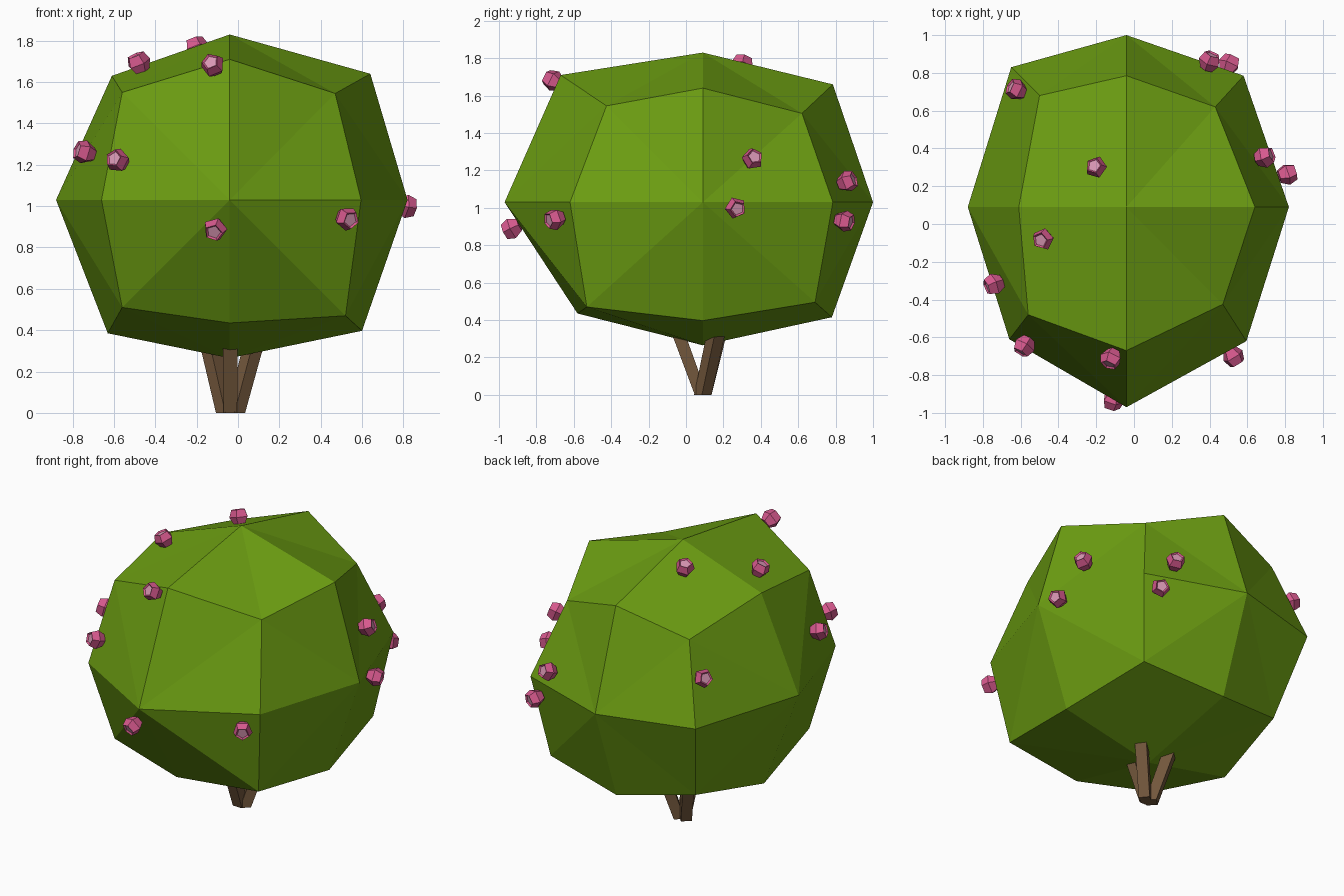
import bpy, bmesh, math
from mathutils import Vector
from mathutils.bvhtree import BVHTree

if "Cube" in bpy.data.objects:
    bpy.data.objects.remove(bpy.data.objects["Cube"])


def material(name, rgb):
    m = bpy.data.materials.new(name)
    m.diffuse_color = (*rgb, 1)
    m.use_nodes = True
    m.node_tree.nodes["Principled BSDF"].inputs["Base Color"].default_value = m.diffuse_color
    return m


leaf = material("leaf green", (0.15, 0.34, 0.006))
bark = material("bark brown", (0.17, 0.095, 0.045))
petal = material("petal pink", (0.68, 0.10, 0.27))
pollen = material("pale pink", (0.70, 0.31, 0.46))


def finish(name, bm, mats):
    bmesh.ops.recalc_face_normals(bm, faces=bm.faces)
    me = bpy.data.meshes.new(name)
    bm.to_mesh(me)
    ob = bpy.data.objects.new(name, me)
    bpy.context.collection.objects.link(ob)
    for m in mats:
        me.materials.append(m)
    return ob


# Foliage: a once-divided cube puffed into a lumpy ball
C = Vector((-0.04, 0.09, 1.03))
shape = {
    "L": (-.88, .09, 1.03), "R": (.82, .09, 1.03), "F": (-.04, -.97, 1.03),
    "B": (-.04, 1.0, 1.03), "T": (-.04, .09, 1.83), "D": (-.04, .09, .265),
    "FT": (-.04, -.67, 1.71), "FD": (-.04, -.58, .435), "LF": (-.66, -.61, 1.03),
    "RF": (.595, -.62, 1.03), "BT": (-.04, .785, 1.66), "BD": (-.04, .78, .415),
    "LB": (-.65, .83, 1.03), "RB": (.58, .785, 1.03), "LT": (-.61, .09, 1.63),
    "LD": (-.63, .09, .385), "RT": (.64, .09, 1.64), "RD": (.60, .09, .397),
    "LFT": (-.56, -.48, 1.55), "RFT": (.47, -.425, 1.545), "LFD": (-.56, -.48, .51),
    "RFD": (.52, -.53, .47), "LBT": (-.50, .68, 1.52), "RBT": (.43, .62, 1.505),
    "LBD": (-.53, .66, .50), "RBD": (.50, .69, .495),
}
bm = bmesh.new()
vert = {frozenset(k): bm.verts.new(p) for k, p in shape.items()}
for centre, a, b in (("L", "FB", "TD"), ("R", "FB", "TD"), ("F", "LR", "TD"),
                     ("B", "LR", "TD"), ("T", "LR", "FB"), ("D", "LR", "FB")):
    for i in a:
        for j in b:
            mid, corner = vert[frozenset(centre)], vert[frozenset(centre + i + j)]
            for side in (i, j):
                bm.faces.new((mid, vert[frozenset(centre + side)], corner))
bmesh.ops.recalc_face_normals(bm, faces=bm.faces)
tree = BVHTree.FromBMesh(bm)
finish("foliage", bm, [leaf])
bm.free()

# Trunk: three square stems splaying from one foot
for name, base, top in (("front_stem", (-.037, .08), (-.037, -.075)),
                        ("left_stem", (-.06, .09), (-.155, .19)),
                        ("right_stem", (-.012, .09), (.10, .18))):
    bm = bmesh.new()
    out = (Vector(top) - Vector(base)).normalized()
    side = Vector((-out.y, out.x))
    rings = []
    for (x, y), z, w in ((base, 0, .033), (top, .42, .036)):
        rings.append([bm.verts.new((x + (out.x * u + side.x * v) * w,
                                    y + (out.y * u + side.y * v) * w, z))
                      for u, v in ((1, 1), (-1, 1), (-1, -1), (1, -1))])
    for i in range(4):
        j = (i + 1) % 4
        bm.faces.new((rings[0][i], rings[0][j], rings[1][j], rings[1][i]))
    bm.faces.new(rings[0])
    bm.faces.new(rings[1])
    finish(name, bm, [bark])
    bm.free()

# Blossoms: five-sided cups facing out of the foliage, with a pale centre
profile = ((.036, -.045), (.060, .0), (.044, .045), (.034, .036))
spots = ((-.48, -.08, 1.69), (-.20, .30, 1.765), (-.12, -.71, 1.68),
         (-.74, -.32, 1.26), (-.58, -.645, 1.22), (-.11, -.93, .89),
         (.525, -.70, .94), (.81, .265, 1.0), (.69, .355, 1.26),
         (.40, .86, 1.14), (.505, .845, .93), (-.62, .71, 1.31))
for n, spot in enumerate(spots):
    p = Vector(spot)
    hit, normal, idx, dist = tree.find_nearest(p)
    facing = (normal + (p - C).normalized() * 0.4).normalized()
    q = facing.to_track_quat('Z', 'Y')
    bm = bmesh.new()
    rings = []
    for r, h in profile:
        rings.append([bm.verts.new(p + q @ Vector((
            r * math.cos(math.tau * i / 5 + n), r * math.sin(math.tau * i / 5 + n), h)))
            for i in range(5)])
    for lo, hi in zip(rings, rings[1:]):
        for i in range(5):
            j = (i + 1) % 5
            bm.faces.new((lo[i], lo[j], hi[j], hi[i]))
    bm.faces.new(rings[0][::-1])
    bm.faces.new(rings[-1]).material_index = 1
    finish(f"blossom_{n + 1}", bm, [petal, pollen])
    bm.free()
